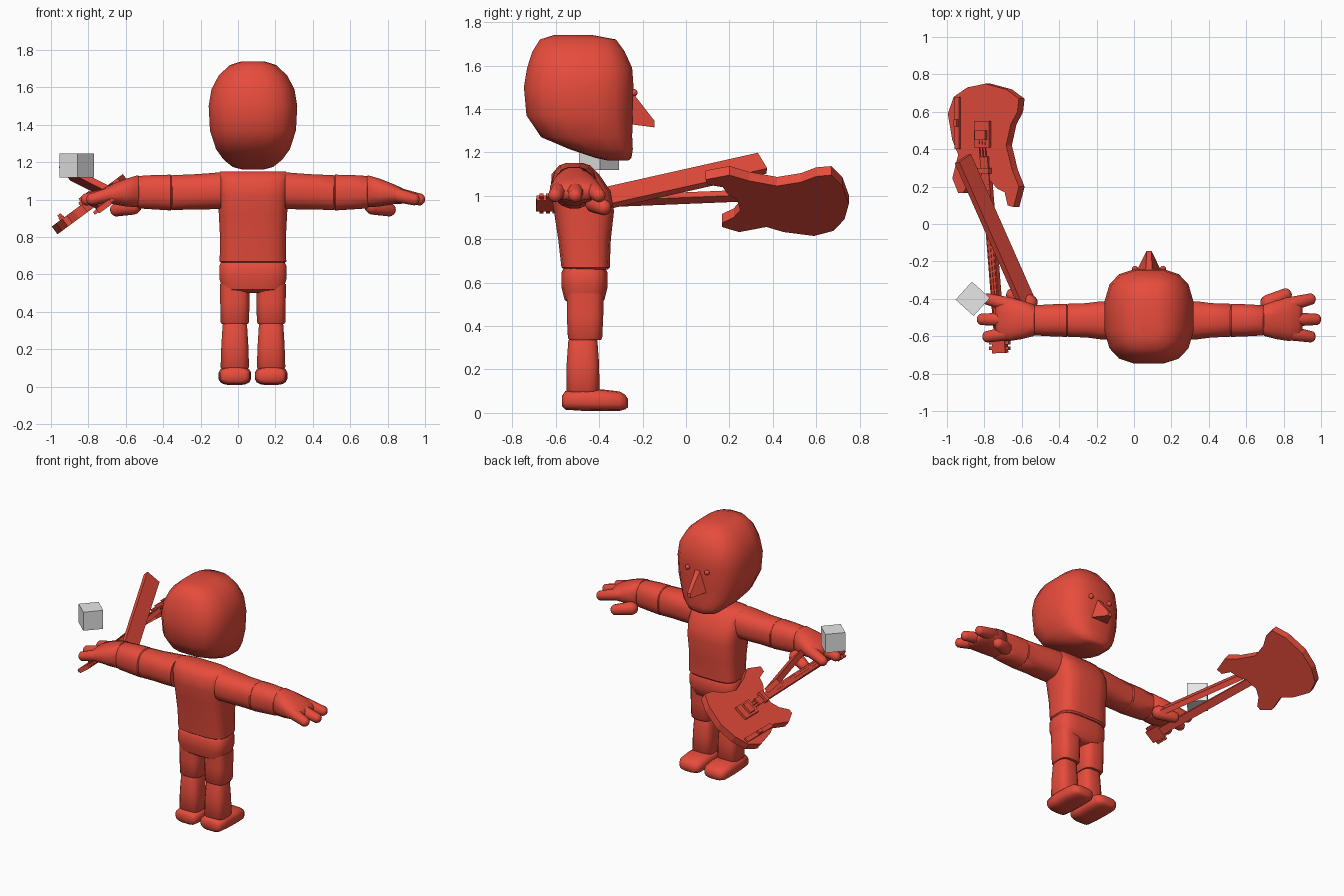
import bpy, bmesh, math
from mathutils import Vector, Matrix

if "Cube" in bpy.data.objects:
    bpy.data.objects.remove(bpy.data.objects["Cube"])

CX = 0.08  # figure's mirror plane


def material(name, rgb):
    m = bpy.data.materials.new(name)
    m.diffuse_color = (*rgb, 1)
    m.use_nodes = True
    m.node_tree.nodes["Principled BSDF"].inputs["Base Color"].default_value = m.diffuse_color
    return m


RED = material("red", (0.799, 0.072, 0.045))
GREY = material("light grey", (0.8, 0.8, 0.8))


def finish(name, bm, mat=RED, smooth=None):
    bmesh.ops.recalc_face_normals(bm, faces=bm.faces)
    me = bpy.data.meshes.new(name)
    bm.to_mesh(me)
    bm.free()
    ob = bpy.data.objects.new(name, me)
    bpy.context.collection.objects.link(ob)
    me.materials.append(mat)
    if smooth:
        bpy.ops.object.select_all(action='DESELECT')
        bpy.context.view_layer.objects.active = ob
        ob.select_set(True)
        bpy.ops.object.shade_smooth_by_angle(angle=math.radians(smooth))
    return ob


def loft(name, axis, rings, power=2.6, sides=16, smooth=50):
    """Rings are (position, centre a, centre b, radius a, radius b) along an axis."""
    bm = bmesh.new()
    loops = []
    for p, ca, cb, ra, rb in rings:
        loop = []
        for i in range(sides):
            t = 2 * math.pi * (i + 0.5) / sides
            c, s = math.cos(t), math.sin(t)
            a = ca + ra * math.copysign(abs(c) ** (2 / power), c)
            b = cb + rb * math.copysign(abs(s) ** (2 / power), s)
            loop.append(bm.verts.new({'x': (p, a, b), 'y': (a, p, b), 'z': (a, b, p)}[axis]))
        loops.append(loop)
    for l0, l1 in zip(loops, loops[1:]):
        for i in range(sides):
            j = (i + 1) % sides
            bm.faces.new((l0[i], l0[j], l1[j], l1[i]))
    bm.faces.new(loops[0])
    bm.faces.new(loops[-1])
    return finish(name, bm, smooth=smooth)


def capsule(name, a, b, r0, r1):
    """Rounded finger from a to b."""
    a, b = Vector(a), Vector(b)
    bm = bmesh.new()
    bmesh.ops.create_uvsphere(bm, u_segments=10, v_segments=8, radius=1)
    length = (b - a).length
    for v in bm.verts:
        top = v.co.z > 0.01
        v.co *= r1 if top else r0
        if top:
            v.co.z += length - r1
    rot = (b - a).to_track_quat('Z', 'Y').to_matrix().to_4x4()
    bmesh.ops.transform(bm, matrix=Matrix.Translation(a) @ rot, verts=bm.verts)
    return finish(name, bm, smooth=60)


def box(name, matrix, size, mat=RED):
    bm = bmesh.new()
    bmesh.ops.create_cube(bm, size=1)
    bmesh.ops.scale(bm, vec=size, verts=bm.verts)
    bmesh.ops.transform(bm, matrix=matrix, verts=bm.verts)
    return finish(name, bm, mat)


def beam(name, a, b, across, width, thick):
    """Box from a to b whose width lies along the across direction."""
    a, b = Vector(a), Vector(b)
    y = (b - a).normalized()
    x = Vector(across)
    x = (x - y * x.dot(y)).normalized()
    m = Matrix((x, y, x.cross(y))).transposed().to_4x4()
    return box(name, Matrix.Translation((a + b) / 2) @ m, (width, (b - a).length, thick))


def spans(rows):
    """(z, y back, y front, half width) rows to rings."""
    return [(z, CX, (y0 + y1) / 2, w, (y1 - y0) / 2) for z, y0, y1, w in rows]


# head: flat front, slanted jaw
loft("head", 'z', spans([
    (1.162, -.36, -.265, .06), (1.175, -.42, -.25, .11), (1.215, -.54, -.243, .16),
    (1.27, -.67, -.245, .20), (1.37, -.738, -.243, .233), (1.5, -.75, -.238, .24),
    (1.59, -.735, -.245, .225), (1.665, -.71, -.28, .185), (1.72, -.675, -.32, .125),
    (1.74, -.61, -.43, .06)]), power=2.9)

# nose
bm = bmesh.new()
pts = [(-.07, -.26, 1.33), (.07, -.26, 1.33), (.018, -.25, 1.48), (-.018, -.25, 1.48),
       (-.014, -.145, 1.315), (.014, -.145, 1.315), (.012, -.145, 1.345), (-.012, -.145, 1.345)]
v = [bm.verts.new((CX + x, y, z)) for x, y, z in pts]
for f in ((0, 1, 2, 3), (4, 5, 6, 7), (0, 1, 5, 4), (1, 2, 6, 5), (2, 3, 7, 6), (3, 0, 4, 7)):
    bm.faces.new([v[i] for i in f])
finish("nose", bm)

# torso and hips
loft("torso", 'z', spans([
    (.66, -.56, -.36, .17), (.67, -.575, -.35, .18), (.80, -.59, -.345, .178),
    (.93, -.61, -.33, .185), (1.02, -.625, -.345, .19), (1.10, -.62, -.40, .192),
    (1.14, -.585, -.44, .188), (1.152, -.55, -.48, .175)]), power=3.6, smooth=40)
loft("hips", 'z', spans([
    (.50, -.53, -.40, .12), (.52, -.56, -.375, .165), (.58, -.575, -.36, .182),
    (.645, -.575, -.36, .182), (.665, -.565, -.37, .172)]), power=3.6, smooth=40)

for side, label in ((1, "right"), (-1, "left")):
    X = lambda d: CX + side * d
    # leg segments and foot
    lx = X(.097)
    loft(label + "_thigh", 'z', [(.335, lx, -.465, .070, .073), (.345, lx, -.465, .077, .080),
         (.45, lx, -.465, .079, .085), (.55, lx, -.465, .080, .085)], power=3.2, smooth=40)
    loft(label + "_shin", 'z', [(.095, lx, -.475, .070, .070), (.105, lx, -.475, .077, .077),
         (.22, lx, -.475, .073, .076), (.33, lx, -.475, .066, .068),
         (.345, lx, -.475, .060, .062)], power=3.2, smooth=40)
    loft(label + "_foot", 'y', [(-.57, lx, .055, .06, .025), (-.555, lx, .058, .08, .044),
         (-.48, lx, .06, .086, .051), (-.38, lx, .058, .088, .05), (-.305, lx, .054, .085, .045),
         (-.28, lx, .05, .07, .034), (-.268, lx, .045, .045, .02)], power=3, smooth=60)
    # arm segments
    loft(label + "_upper_arm", 'x', [(X(.17), -.515, 1.048, .105, .100),
         (X(.26), -.515, 1.044, .103, .097), (X(.335), -.515, 1.041, .093, .095),
         (X(.43), -.515, 1.038, .09, .095), (X(.44), -.515, 1.038, .08, .088)],
         power=2.5, smooth=40)
    loft(label + "_forearm", 'x', [(X(.43), -.515, 1.038, .08, .088),
         (X(.44), -.515, 1.038, .09, .097), (X(.52), -.515, 1.04, .087, .094),
         (X(.61), -.515, 1.04, .082, .088), (X(.62), -.515, 1.04, .072, .08)],
         power=2.5, smooth=40)
    # palm, three fingers and thumb
    loft(label + "_palm", 'x', [(X(.605), -.515, 1.045, .07, .075),
         (X(.615), -.515, 1.045, .085, .087), (X(.68), -.512, 1.038, .105, .075),
         (X(.75), -.51, 1.03, .118, .055), (X(.80), -.51, 1.02, .105, .042),
         (X(.82), -.51, 1.015, .085, .025)], power=2.5, smooth=60)
    for n, (y0, y1, tip) in enumerate(((-.435, -.395, .89), (-.51, -.51, .92), (-.58, -.607, .89))):
        capsule(f"{label}_finger_{n + 1}", (X(.73), y0, 1.035), (X(tip), y1, .995), .042, .034)
    capsule(label + "_thumb", (X(.64), -.42, .965), (X(.76), -.365, .94), .045, .038)
    # eye
    bm = bmesh.new()
    bmesh.ops.create_uvsphere(bm, u_segments=10, v_segments=6, radius=.017,
                              matrix=Matrix.Translation((X(.075), -.24, 1.475)))
    finish(label + "_eye", bm, smooth=60)

# guitar frame: s runs across the body, y along it, h out of its face
S, H = Vector((.80, 0, .59)), Vector((-.59, 0, .80))
ORIGIN = Vector((-.965, 0, .815))
THICK = .052


def on_guitar(s, y, h):
    return ORIGIN + S * s + H * h + Vector((0, y, 0))


outline = [(.10, .40), (.09, .44), (.20, .475), (.29, .43), (.42, .39), (.53, .42), (.60, .465),
           (.67, .475), (.72, .39), (.75, .25), (.73, .13), (.68, .04), (.59, 0), (.45, .03),
           (.37, .07), (.245, .03), (.165, .07), (.165, .10), (.22, .145), (.25, .20),
           (.235, .28), (.19, .33), (.17, .38)]
bm = bmesh.new()
face = bm.faces.new([bm.verts.new(on_guitar(s, y, 0)) for y, s in outline])
ext = bmesh.ops.extrude_face_region(bm, geom=[face])["geom"]
bmesh.ops.translate(bm, vec=H * THICK, verts=[e for e in ext if isinstance(e, bmesh.types.BMVert)])
bmesh.ops.triangulate(bm, faces=[f for f in bm.faces if len(f.verts) > 4])
finish("guitar_body", bm)

# neck, strings and headstock
neck_a, neck_b = on_guitar(.25, .36, THICK), Vector((-.72, -.60, .965))
beam("guitar_neck", neck_a, neck_b, S, .05, .03)
beam("headstock", neck_b + Vector((0, .02, 0)), (-.715, -.69, .965), S, .085, .03)
for n in range(3):
    off = S * (n - 1) * .02
    beam(f"guitar_string_{n + 1}", on_guitar(.24, .47, THICK + .02) + off,
         neck_b + off * .8 + H * .018, S, .005, .005)
    for k in (-1, 1):
        p = Vector((-.718, -.605 - .03 * n, .965))
        beam(f"tuning_peg_{n + 1}_{'low' if k < 0 else 'high'}",
             p + S * k * .04, p + S * k * .065, (0, 1, 0), .018, .018)


# body fittings: (name, s, y0, y1, width, height)
for name, s, y0, y1, w, h in (
        ("bridge_plate", .24, .41, .55, .10, .018), ("bridge_bar", .24, .45, .50, .07, .035),
        ("pickup", .255, .27, .30, .075, .03), ("control_bar", .07, .40, .68, .03, .012),
        ("control_switch", .07, .52, .56, .022, .03)):
    beam(name, on_guitar(s, y0, THICK + h / 2), on_guitar(s, y1, THICK + h / 2), S, w, h)

# long board held in the hand
beam("held_board", (-.57, -.43, .975), (-.915, .35, 1.15), (.7, 0, -.7), .105, .035)

# loose cube
box("floating_cube", Matrix.Translation((-.862, -.40, 1.183)) @ Matrix.Rotation(math.radians(48), 4, 'Z'),
    (.13, .13, .13), GREY)
